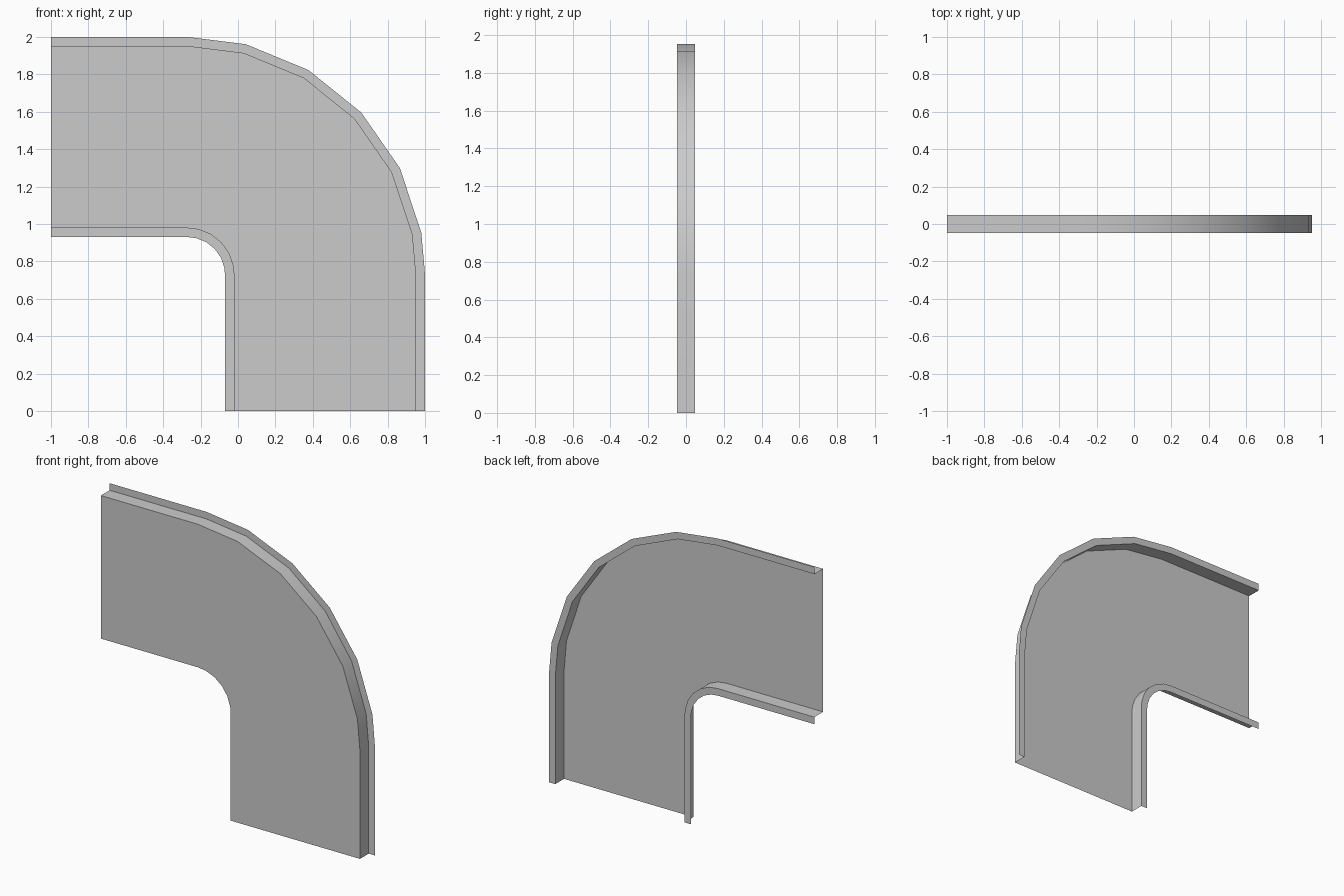
import bpy, bmesh
from math import sin, cos, radians
from mathutils import Vector

cube = bpy.data.objects.get("Cube")
if cube:
    bpy.data.objects.remove(cube, do_unlink=True)

# Plain sheet metal
metal = bpy.data.materials.new("grey metal")
metal.use_nodes = True
grey = (0.6, 0.6, 0.6, 1)
metal.diffuse_color = grey
metal.node_tree.nodes["Principled BSDF"].inputs["Base Color"].default_value = grey

# Hat section: radius from the bend centre and depth in y
FRONT, BACK = -0.047, 0.047
SECTION = [(0.2, BACK), (0.248, BACK), (0.248, FRONT),
           (1.222, FRONT), (1.222, BACK), (1.27, BACK)]
CX, CZ = -0.27, 0.73
ANGLES = [0, 14.2, 30.6, 47, 63.4, 79.8, 90]


def bend_point(radius, y, angle):
    a = radians(angle)
    return Vector((CX + radius * sin(a), y, CZ + radius * cos(a)))


def station_rows():
    """Section copies along the path: straight run, bend, straight run."""
    rows = [[bend_point(r, y, a) for r, y in SECTION] for a in ANGLES]
    start = [Vector((-1, p.y, p.z)) for p in rows[0]]
    end = [Vector((p.x, p.y, 0)) for p in rows[-1]]
    return [start] + rows + [end]


# Sweep the section round the elbow
bm = bmesh.new()
rows = [[bm.verts.new(p) for p in row] for row in station_rows()]
for a, b in zip(rows, rows[1:]):
    for i in range(len(SECTION) - 1):
        bm.faces.new((a[i], b[i], b[i + 1], a[i + 1]))
bmesh.ops.recalc_face_normals(bm, faces=bm.faces)
bm.normal_update()
# Turn the sheet so that the plate faces the front
plate = min(bm.faces, key=lambda f: f.calc_center_median().y)
if plate.normal.y > 0:
    bmesh.ops.reverse_faces(bm, faces=bm.faces)

mesh = bpy.data.meshes.new("elbow_channel")
bm.to_mesh(mesh)
bm.free()
mesh.materials.append(metal)
channel = bpy.data.objects.new("elbow_channel", mesh)
bpy.context.collection.objects.link(channel)

# Smooth round the bend, sharp at the folds
bpy.ops.object.select_all(action='DESELECT')
channel.select_set(True)
bpy.context.view_layer.objects.active = channel
bpy.ops.object.shade_smooth_by_angle(angle=radians(30))
